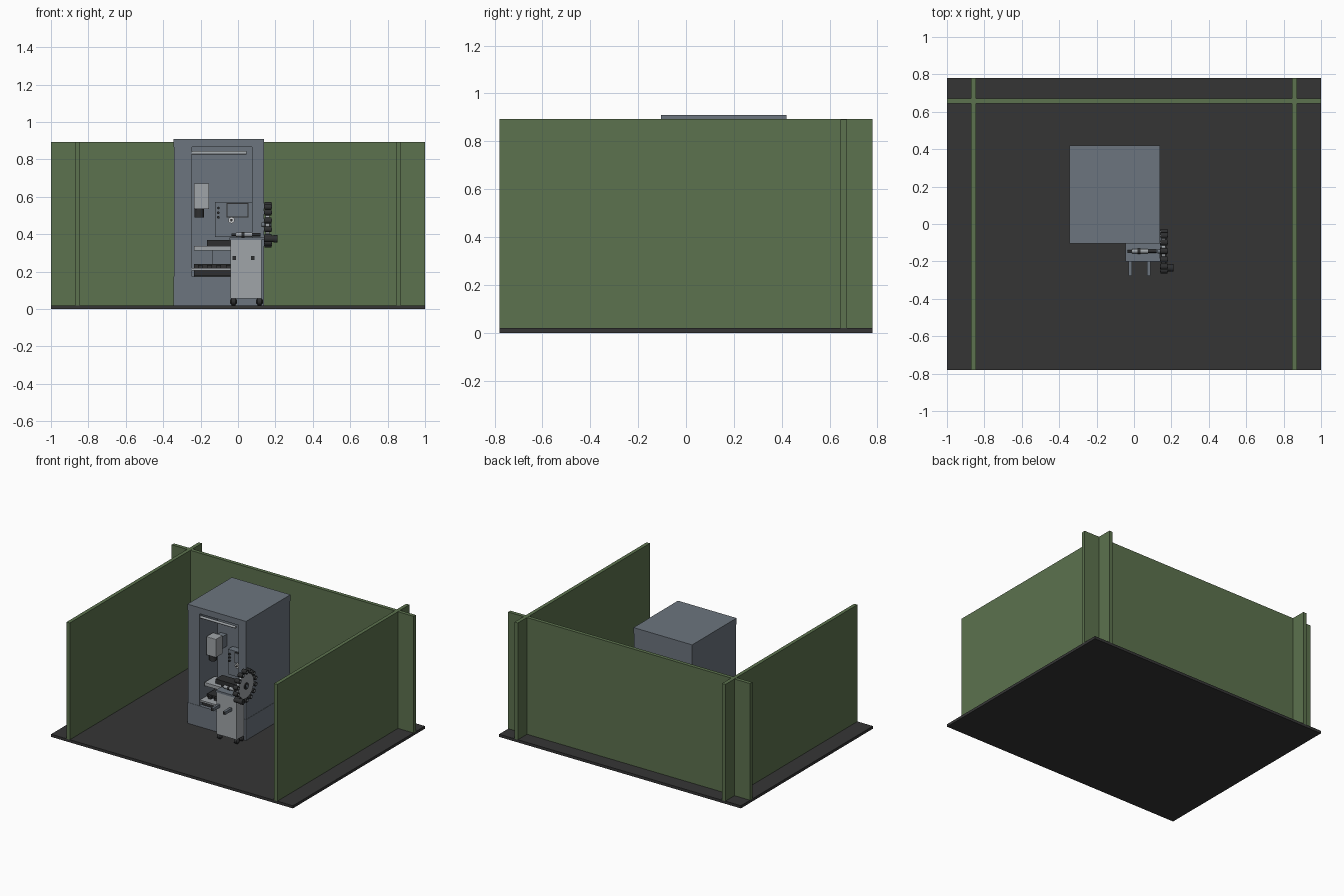
import bpy
from math import pi, cos, sin, radians
from mathutils import Vector

if "Cube" in bpy.data.objects:
    bpy.data.objects.remove(bpy.data.objects["Cube"], do_unlink=True)


def material(name, r, g, b):
    # sRGB bytes to linear values
    lin = [((c / 255 + 0.055) / 1.055) ** 2.4 for c in (r, g, b)]
    m = bpy.data.materials.new(name)
    m.use_nodes = True
    m.diffuse_color = (*lin, 1)
    m.node_tree.nodes["Principled BSDF"].inputs["Base Color"].default_value = (*lin, 1)
    return m


GREEN = material("wall green", 92, 114, 78)
FLOOR = material("floor charcoal", 53, 53, 53)
STEEL = material("cabinet blue grey", 108, 117, 126)
LIGHT = material("light grey", 160, 165, 169)
DARK = material("dark rubber", 46, 47, 48)
WHITE = material("off white", 205, 208, 210)


def box(name, mat, x, y, z, bevel=0):
    """Box from (min, max) ranges on each axis."""
    bpy.ops.mesh.primitive_cube_add(size=1)
    o = bpy.context.object
    o.name = name
    for v in o.data.vertices:
        v.co = [r[0] if c < 0 else r[1] for c, r in zip(v.co, (x, y, z))]
    o.data.materials.append(mat)
    if bevel:
        b = o.modifiers.new("soft edges", "BEVEL")
        b.width, b.segments = bevel, 2
    return o


def rod(name, mat, start, end, radius, sides=20):
    """Cylinder between two points."""
    a, b = Vector(start), Vector(end)
    bpy.ops.mesh.primitive_cylinder_add(
        vertices=sides, radius=radius, depth=(b - a).length, location=(a + b) / 2,
        rotation=(b - a).to_track_quat("Z", "Y").to_euler())
    o = bpy.context.object
    o.name = name
    o.data.materials.append(mat)
    bpy.ops.object.shade_smooth_by_angle(angle=radians(40))
    return o


# Floor and partition walls
box("floor", FLOOR, (-1, 1), (-.78, .78), (0, .02))
for side, s in (("left", 1), ("right", -1)):
    box(side + "_wall", GREEN, sorted((s * .845, s * .872)), (-.78, .78), (.02, .893))
box("back_wall", GREEN, (-1, 1), (.645, .672), (.02, .892))

# Machine cabinet with an open working bay
L, R, F, B = -.345, .14, -.105, .42
box("cabinet_base", STEEL, (L, R), (F, B), (.02, .175))
box("cabinet_cap", STEEL, (L, R), (F, B), (.865, .91))
L, R, F, B = L + .002, R - .002, F + .002, B - .002
box("cabinet_right_post", STEEL, (L, -.245), (F, B), (.175, .865))
box("cabinet_left_post", STEEL, (.075, R), (F, B), (.175, .865))
box("cabinet_rear", STEEL, (-.245, .075), (.11, B), (.175, .865))
rod("lamp_tube", LIGHT, (-.245, -.09, .835), (.045, -.09, .835), .009)

# Spindle head
box("spindle_head", LIGHT, (-.235, -.155), (-.04, .04), (.535, .672), .003)
box("spindle_mount", STEEL, (-.22, -.17), (.04, .11), (.56, .65))
rod("spindle_nose", DARK, (-.207, 0, .49), (-.207, 0, .535), .026)

# Control panel with screen, buttons and dial
box("control_panel", STEEL, (-.122, .075), (.055, .11), (.385, .572))
box("screen_frame", DARK, (-.062, .056), (.050, .055), (.488, .568))
box("screen", STEEL, (-.056, .050), (.047, .050), (.494, .562))
for i in range(3):
    z = .49 + i * .025
    rod("panel_button", DARK, (-.105, .046, z), (-.105, .055, z), .007, 12)
rod("panel_dial", WHITE, (-.035, .035, .475), (-.035, .055, .475), .017)
rod("dial_cap", DARK, (-.035, .030, .475), (-.035, .035, .475), .007)

# Work table, vise and slide ways
box("work_table", LIGHT, (-.235, .06), (-.06, .06), (.312, .337))
box("vise_block", DARK, (-.165, .06), (-.03, .05), (.337, .37))
box("table_column", STEEL, (-.14, .0), (.02, .11), (.235, .312))
box("slide_bellows", DARK, (-.235, .06), (-.03, .10), (.175, .24))
box("slide_way", LIGHT, (-.245, .06), (-.10, -.02), (.205, .218))
box("slide_step", DARK, (-.235, .06), (-.085, -.03), (.178, .205))
for i in range(5):
    x = -.215 + i * .05
    box("bellows_fold", DARK, (x, x + .025), (-.05, -.03), (.218, .236))

# Tool cart with handles and castors
box("cart_body", LIGHT, (-.04, .125), (-.195, -.108), (.055, .368))
box("cart_top", STEEL, (-.045, .138), (-.20, -.105), (.368, .383))
for x in (-.021, .078):
    box("cart_handle", STEEL, (x - .009, x + .009), (-.275, -.195), (.262, .284))
    box("handle_grip", DARK, (x - .007, x + .007), (-.277, -.275), (.264, .282))
for x in (-.024, .115):
    for y in (-.18, -.125):
        rod("castor_wheel", DARK, (x - .01, y, .04), (x + .01, y, .04), .02)
        rod("castor_hub", LIGHT, (x - .011, y, .04), (x + .011, y, .04), .007, 12)
        bpy.ops.mesh.primitive_uv_sphere_add(segments=16, ring_count=8, radius=.02,
                                             location=(x, y, .04))
        ball = bpy.context.object
        ball.name = "castor_ball"
        ball.data.materials.append(DARK)
        bpy.ops.object.shade_smooth()

# Spare tool lying on the cart
for start, end, r, mat in ((-.035, -.01, .007, DARK), (-.01, .02, .012, LIGHT),
                           (.02, .035, .015, DARK), (.035, .075, .012, LIGHT),
                           (.075, .12, .009, DARK)):
    rod("spare_tool", mat, (start, -.145, .398), (end, -.145, .398), r)

# Tool carousel on the side of the cabinet
CY, CZ, N = -.145, .45, 14
rod("carousel_disc", LIGHT, (.148, CY, CZ), (.168, CY, CZ), .092, 40)
rod("carousel_hub", DARK, (.141, CY, CZ), (.174, CY, CZ), .024)
rod("carousel_axle", STEEL, (.125, CY, CZ), (.178, CY, CZ), .012)
box("carousel_arm", STEEL, (.138, .148), (-.15, -.06), (.435, .465))
for i in range(N):
    a = 2 * pi * i / N + pi / 2
    y, z = CY + .106 * cos(a), CZ + .106 * sin(a)
    rod("tool_holder", DARK, (.141, y, z), (.178, y, z), .016, 16)
    rod("tool_collar", LIGHT, (.139, y, z), (.183, y, z), .007, 12)
rod("long_tool", DARK, (.14, -.235, .375), (.19, -.235, .375), .018)
rod("long_tool_tip", DARK, (.19, -.235, .375), (.21, -.235, .375), .02)
